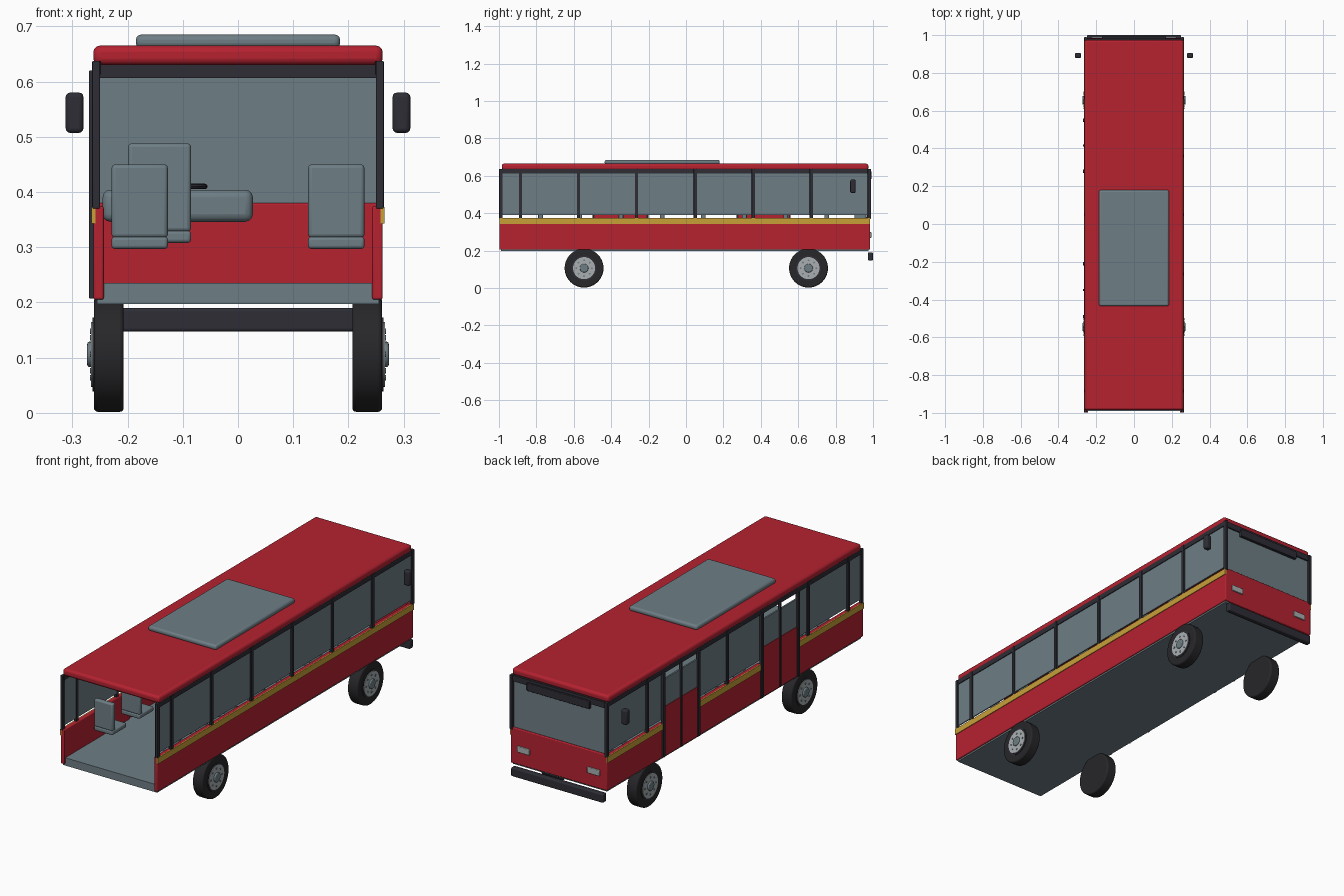
import bpy, math

if "Cube" in bpy.data.objects:
    bpy.data.objects.remove(bpy.data.objects["Cube"])

def mat(name, rgb):
    m = bpy.data.materials.new(name)
    m.diffuse_color = (*rgb, 1)
    m.use_nodes = True
    m.node_tree.nodes["Principled BSDF"].inputs["Base Color"].default_value = m.diffuse_color
    return m

RED = mat("red_paint", (0.46, 0.016, 0.030))
GREY = mat("blue_grey", (0.155, 0.21, 0.235))
DARK = mat("dark_trim", (0.026, 0.026, 0.036))
YELLOW = mat("yellow_stripe", (0.58, 0.35, 0.04))
LIGHT = mat("light_grey", (0.40, 0.43, 0.44))
TYRE = mat("tyre_black", (0.020, 0.020, 0.023))

def finish(ob, name, material, bevel, segments=3):
    ob.name = name
    ob.data.materials.append(material)
    if bevel:
        b = ob.modifiers.new("bevel", 'BEVEL')
        b.width, b.segments = bevel, segments
        b.limit_method = 'ANGLE'
        bpy.ops.object.shade_smooth_by_angle(angle=math.radians(35))
    return ob

def box(name, x, y, z, material, bevel=0.0):
    """Box from (min, max) ranges on each axis."""
    c = [(a + b) / 2 for a, b in (x, y, z)]
    bpy.ops.mesh.primitive_cube_add(size=1, location=c)
    ob = bpy.context.object
    ob.scale = [b - a for a, b in (x, y, z)]
    bpy.ops.object.transform_apply(location=False, rotation=False, scale=True)
    return finish(ob, name, material, bevel)

def disc(name, x, y, z, radius, material, bevel=0.0, sides=40):
    """Cylinder lying along x."""
    bpy.ops.mesh.primitive_cylinder_add(
        vertices=sides, radius=radius, depth=abs(x[1] - x[0]),
        location=((x[0] + x[1]) / 2, y, z), rotation=(0, math.pi / 2, 0))
    bpy.ops.object.transform_apply(location=False, rotation=True, scale=False)
    return finish(bpy.context.object, name, material, bevel)

def span(side, a, b):
    """x range mirrored to the given side."""
    return tuple(sorted((side * a, side * b)))

# Floor, roof and roof unit
box("floor", (-0.255, 0.255), (-0.99, 0.975), (0.197, 0.235), GREY)
box("roof", (-0.262, 0.262), (-0.985, 0.975), (0.63, 0.665), RED, 0.012)
box("roof_unit", (-0.185, 0.185), (-0.435, 0.18), (0.66, 0.685), GREY, 0.01)

# Sides: panels, stripe, windows, posts; the left side is cut by two doors
POSTS = [-0.99, -0.885, -0.575, -0.265, 0.05, 0.36, 0.67, 0.98]
DOORS = [(-0.49, -0.21), (0.28, 0.55)]
SEGMENTS = {1: [(-0.998, 0.985)],
            -1: [(-0.998, -0.49), (-0.21, 0.28), (0.55, 0.985)]}
for side, label in ((1, "right"), (-1, "left")):
    for y in SEGMENTS[side]:
        box(label + "_side_panel", span(side, 0.243, 0.262), y, (0.205, 0.374), RED, 0.004)
        box(label + "_stripe", span(side, 0.258, 0.2655), y, (0.343, 0.373), YELLOW)
        box(label + "_side_glass", span(side, 0.251, 0.257),
            (max(y[0], -0.985), min(y[1], 0.975)), (0.39, 0.615), GREY)
    box(label + "_top_rail", span(side, 0.248, 0.261), (-0.99, 0.985), (0.613, 0.637), DARK)
    for y in POSTS:
        if side < 0 and any(a < y < b for a, b in DOORS):
            continue
        box(label + "_window_post", span(side, 0.25, 0.264), (y - 0.009, y + 0.009),
            (0.37, 0.637), DARK, 0.002)

# Double-leaf doors on the left side
for a, b in DOORS:
    mid = (a + b) / 2
    for y in (a, mid, b):
        w = 0.005 if y == mid else 0.009
        box("door_post", (-0.270, -0.256), (y - w, y + w), (0.207, 0.62), DARK, 0.002)
    for y in ((a, mid), (mid, b)):
        box("door_panel", (-0.264, -0.250), y, (0.207, 0.45), RED)
        box("door_glass", (-0.262, -0.254), y, (0.45, 0.585), GREY)

# Front end
box("front_panel", (-0.255, 0.255), (0.965, 0.985), (0.205, 0.38), RED, 0.004)
box("windshield", (-0.25, 0.25), (0.968, 0.976), (0.38, 0.608), GREY)
box("front_header", (-0.255, 0.255), (0.965, 0.983), (0.606, 0.635), DARK)
box("destination_sign", (-0.17, 0.17), (0.976, 0.992), (0.583, 0.622), DARK, 0.003)
box("front_bumper", (-0.25, 0.25), (0.972, 1.0), (0.147, 0.19), DARK, 0.006)
for side in (1, -1):
    box("headlight", span(side, 0.157, 0.224), (0.98, 0.991), (0.268, 0.298), LIGHT, 0.003)
    box("mirror", span(side, 0.28, 0.312), (0.878, 0.906), (0.507, 0.58), DARK, 0.008)

# Wheels
for side in (1, -1):
    for y in (-0.545, 0.655):
        z = 0.106
        disc("tyre", span(side, 0.207, 0.261), y, z, 0.104, TYRE, 0.007)
        disc("rim_ring", span(side, 0.255, 0.2635), y, z, 0.067, DARK)
        disc("rim", span(side, 0.255, 0.266), y, z, 0.059, LIGHT)
        disc("hub", span(side, 0.255, 0.273), y, z, 0.023, GREY, 0.004, 24)
        for k in range(8):
            t = k * math.pi / 4
            disc("wheel_nut", span(side, 0.26, 0.268), y + 0.042 * math.cos(t),
                 z + 0.042 * math.sin(t), 0.005, GREY, 0, 8)

# Passenger seats
def seat(name, x, y, z, w, back_h):
    box(name + "_cushion", (x - w, x + w), (y, y + 0.11), (z, z + 0.022), GREY, 0.006)
    box(name + "_back", (x - w, x + w), (y, y + 0.025), (z + 0.02, z + back_h), GREY, 0.007)

for y in (-0.79, -0.58, -0.14, 0.08):
    for side in (1, -1):
        seat("seat", side * 0.178, y, 0.297, 0.051, 0.153)
for y in (-0.36, 0.30, 0.52):
    seat("seat", 0.178, y, 0.297, 0.051, 0.153)

# Driver area
seat("driver_seat", -0.142, 0.74, 0.308, 0.057, 0.18)
box("dashboard", (-0.245, 0.027), (0.90, 0.965), (0.346, 0.404), GREY, 0.014)
bpy.ops.mesh.primitive_torus_add(major_radius=0.045, minor_radius=0.005, major_segments=28,
                                 minor_segments=8, location=(-0.105, 0.875, 0.41))
finish(bpy.context.object, "steering_wheel", DARK, 0)
